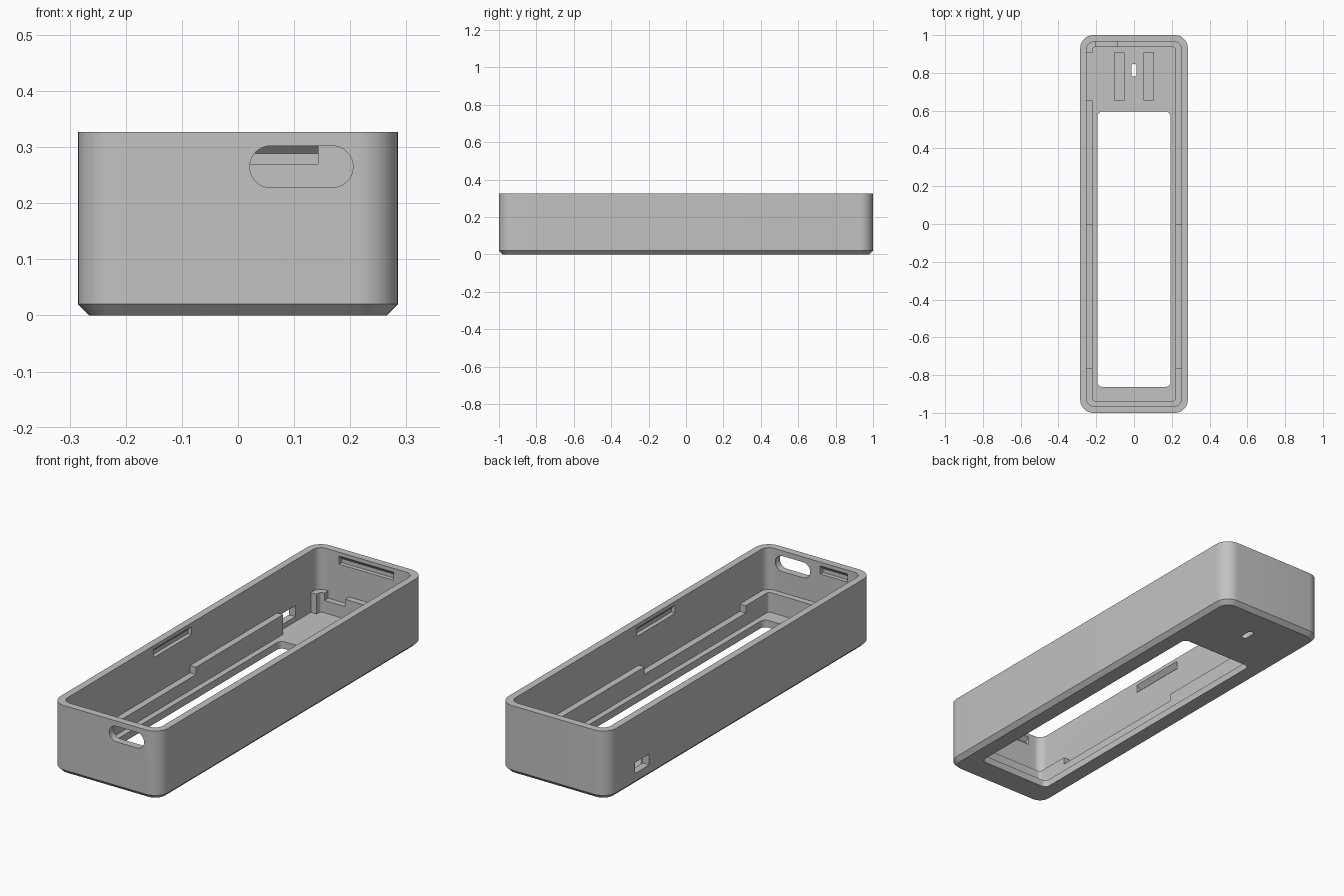
import bpy, bmesh, math

if "Cube" in bpy.data.objects:
    bpy.data.objects.remove(bpy.data.objects["Cube"])

grey = bpy.data.materials.new("plain grey")
grey.diffuse_color = (0.54, 0.54, 0.54, 1)
grey.use_nodes = True
grey.node_tree.nodes["Principled BSDF"].inputs["Base Color"].default_value = grey.diffuse_color

HX, HY, H = 0.285, 1.0, 0.327      # outer half sizes and height
IX, IY = 0.251, 0.965              # cavity half sizes
LX, LY = 0.22, 0.936               # inner edge of the support ledge
FLOOR, LOW, HIGH = 0.034, 0.093, 0.128


def rounded(x0, x1, y0, y1, r, n=10):
    """Rounded rectangle outline, counter-clockwise."""
    pts = []
    for k, (cx, cy) in enumerate([(x1 - r, y1 - r), (x0 + r, y1 - r),
                                  (x0 + r, y0 + r), (x1 - r, y0 + r)]):
        for i in range(n + 1):
            a = math.pi / 2 * (k + i / n)
            pts.append((cx + r * math.cos(a), cy + r * math.sin(a)))
    return pts


def loft(name, rings):
    """Closed solid through rings of 3D points."""
    bm = bmesh.new()
    loops = [[bm.verts.new(p) for p in ring] for ring in rings]
    for a, b in zip(loops, loops[1:]):
        for i in range(len(a)):
            j = (i + 1) % len(a)
            bm.faces.new((a[i], a[j], b[j], b[i]))
    bm.faces.new(loops[0][::-1])
    bm.faces.new(loops[-1])
    bmesh.ops.remove_doubles(bm, verts=bm.verts, dist=1e-6)
    bmesh.ops.recalc_face_normals(bm, faces=bm.faces)
    me = bpy.data.meshes.new(name)
    bm.to_mesh(me)
    bm.free()
    me.materials.append(grey)
    ob = bpy.data.objects.new(name, me)
    bpy.context.collection.objects.link(ob)
    return ob


def prism(name, outline, z0, z1):
    return loft(name, [[(x, y, z) for x, y in outline] for z in (z0, z1)])


def box(name, x0, x1, y0, y1, z0, z1):
    return prism(name, [(x0, y0), (x1, y0), (x1, y1), (x0, y1)], z0, z1)


def cut(body, cutter):
    """Subtract the cutter from the body and remove it."""
    m = body.modifiers.new("cut", 'BOOLEAN')
    m.operation, m.solver, m.object = 'DIFFERENCE', 'EXACT', cutter
    bpy.context.view_layer.update()
    dg = bpy.context.evaluated_depsgraph_get()
    me = bpy.data.meshes.new_from_object(body.evaluated_get(dg))
    body.modifiers.clear()
    body.data = me
    bpy.data.objects.remove(cutter)


# outer shell with a chamfered bottom edge
shell = [(0.02, 0), (0, 0.02), (0, H)]
case = loft("case", [[(x, y, z) for x, y in
                      rounded(-HX + d, HX - d, -HY + d, HY - d, 0.07 - d)]
                     for d, z in shell])

# main cavity, then the narrower well that leaves the ledge
cut(case, prism("cavity", rounded(-IX, IX, -IY, IY, 0.04), HIGH, 0.5))
cut(case, prism("well", rounded(-LX, LX, -LY, LY, 0.012, 4), FLOOR, 0.2))

# lowered stretches of the ledge
for s in (-1, 1):
    x0, x1 = sorted((s * 0.2, s * IX))
    cut(case, box("low_ledge", x0, x1, -0.765, -0.003, LOW, 0.2))
cut(case, box("low_back_ledge", -0.2, -0.09, 0.9, IY, LOW, 0.2))
cut(case, box("ledge_gap", -IX, -0.2, 0.653, 0.907, FLOOR, 0.2))

# floor window, small oval hole, shallow floor grooves
cut(case, prism("window", rounded(-0.193, 0.193, -0.862, 0.595, 0.025, 6), -0.1, 0.1))
cut(case, prism("oval_hole", rounded(-0.014, 0.014, 0.78, 0.848, 0.0139, 6), -0.1, 0.1))
for x in (-0.078, 0.078):
    cut(case, box("floor_groove", x - 0.024, x + 0.024, 0.655, 0.908, FLOOR - 0.01, 0.06))

# small side port
cut(case, box("side_port", -0.4, -0.235, 0.685, 0.79, 0.058, 0.11))

# oblong port through the front wall
port = rounded(0.021, 0.205, 0.228, 0.302, 0.0369)
cut(case, loft("front_port", [[(x, y, z) for x, z in port] for y in (-1.1, -0.9)]))

# snap grooves near the rim: flat bottom, sloped top
groove = [(-0.02, 0.27), (0.02, 0.27), (0.02, 0.289), (0, 0.309), (-0.02, 0.309)]
for s in (-1, 1):
    cut(case, loft("side_groove", [[(s * (IX + d), y, z) for d, z in groove]
                                   for y in (-0.277, 0.009)]))
for s, x0, x1 in ((1, -0.143, 0.143), (-1, -0.175, -0.032)):
    cut(case, loft("end_groove", [[(x, s * (IY + d), z) for d, z in groove]
                                  for x in (x0, x1)]))

bpy.context.view_layer.objects.active = case
case.select_set(True)
bpy.ops.object.shade_smooth_by_angle(angle=math.radians(30))
